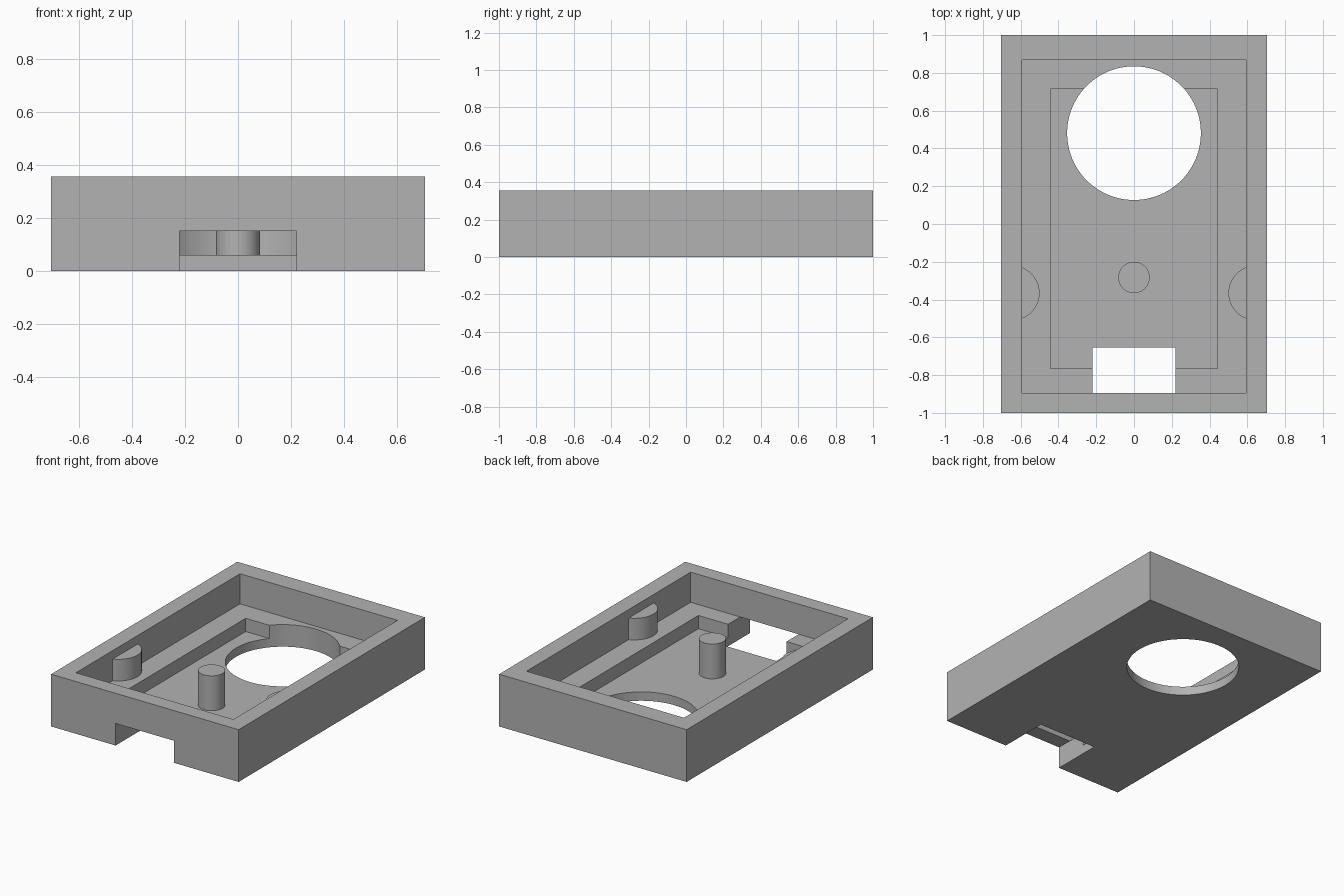
import bpy, bmesh, math

if "Cube" in bpy.data.objects:
    bpy.data.objects.remove(bpy.data.objects["Cube"])

grey = bpy.data.materials.new("grey")
grey.diffuse_color = (0.45, 0.45, 0.45, 1)
grey.use_nodes = True
grey.node_tree.nodes["Principled BSDF"].inputs["Base Color"].default_value = grey.diffuse_color

FLOOR, LEDGE, TOP, POST_TOP = 0.06, 0.15, 0.355, 0.297


def prism(name, outline, z0, z1):
    """Extrude a counter-clockwise xy outline from z0 to z1."""
    bm = bmesh.new()
    low = [bm.verts.new((x, y, z0)) for x, y in outline]
    high = [bm.verts.new((x, y, z1)) for x, y in outline]
    n = len(outline)
    bm.faces.new(low[::-1])
    bm.faces.new(high)
    for i in range(n):
        j = (i + 1) % n
        bm.faces.new((low[i], low[j], high[j], high[i]))
    bmesh.ops.recalc_face_normals(bm, faces=bm.faces[:])
    mesh = bpy.data.meshes.new(name)
    bm.to_mesh(mesh)
    bm.free()
    mesh.materials.append(grey)
    obj = bpy.data.objects.new(name, mesh)
    bpy.context.collection.objects.link(obj)
    return obj


def rect(x, y0, y1):
    return [(-x, y0), (x, y0), (x, y1), (-x, y1)]


def arc(cx, cy, r, a0, a1, n):
    return [(cx + r * math.cos(a0 + (a1 - a0) * i / n),
             cy + r * math.sin(a0 + (a1 - a0) * i / n)) for i in range(n + 1)]


def circle(cx, cy, r, n):
    return arc(cx, cy, r, 0, math.tau, n)[:-1]


def smooth(obj):
    bpy.ops.object.select_all(action='DESELECT')
    obj.select_set(True)
    bpy.context.view_layer.objects.active = obj
    bpy.ops.object.shade_smooth_by_angle(angle=math.radians(30))


# Tray body with main cavity, deeper pocket, front notch and round opening
tray = prism("tray", rect(0.705, -1, 1), 0, TOP)
cutters = [
    prism("cavity_cutter", rect(0.592, -0.895, 0.867), LEDGE, 0.5),
    prism("pocket_cutter", rect(0.443, -0.765, 0.715), FLOOR, 0.45),
    prism("notch_cutter", rect(0.22, -1.1, -0.655), -0.1, LEDGE),
    prism("round_opening_cutter", circle(0, 0.481, 0.354, 96), -0.1, 0.4),
]
bpy.context.view_layer.objects.active = tray
for cutter in cutters:
    mod = tray.modifiers.new(cutter.name, 'BOOLEAN')
    mod.operation = 'DIFFERENCE'
    mod.solver = 'EXACT'
    mod.object = cutter
    bpy.ops.object.modifier_apply(modifier=mod.name)
for cutter in cutters:
    bpy.data.objects.remove(cutter, do_unlink=True)
smooth(tray)

# Free-standing post on the pocket floor
smooth(prism("center_post", circle(0, -0.283, 0.083, 48), FLOOR, POST_TOP))

# Rounded supports on the ledge against both side walls
half = math.acos(0.053 / 0.145)
for side, mid in (("left", 0), ("right", math.pi)):
    cx = -0.645 if side == "left" else 0.645
    outline = arc(cx, -0.365, 0.145, mid - half, mid + half, 24)
    smooth(prism(side + "_wall_support", outline, LEDGE, POST_TOP))
